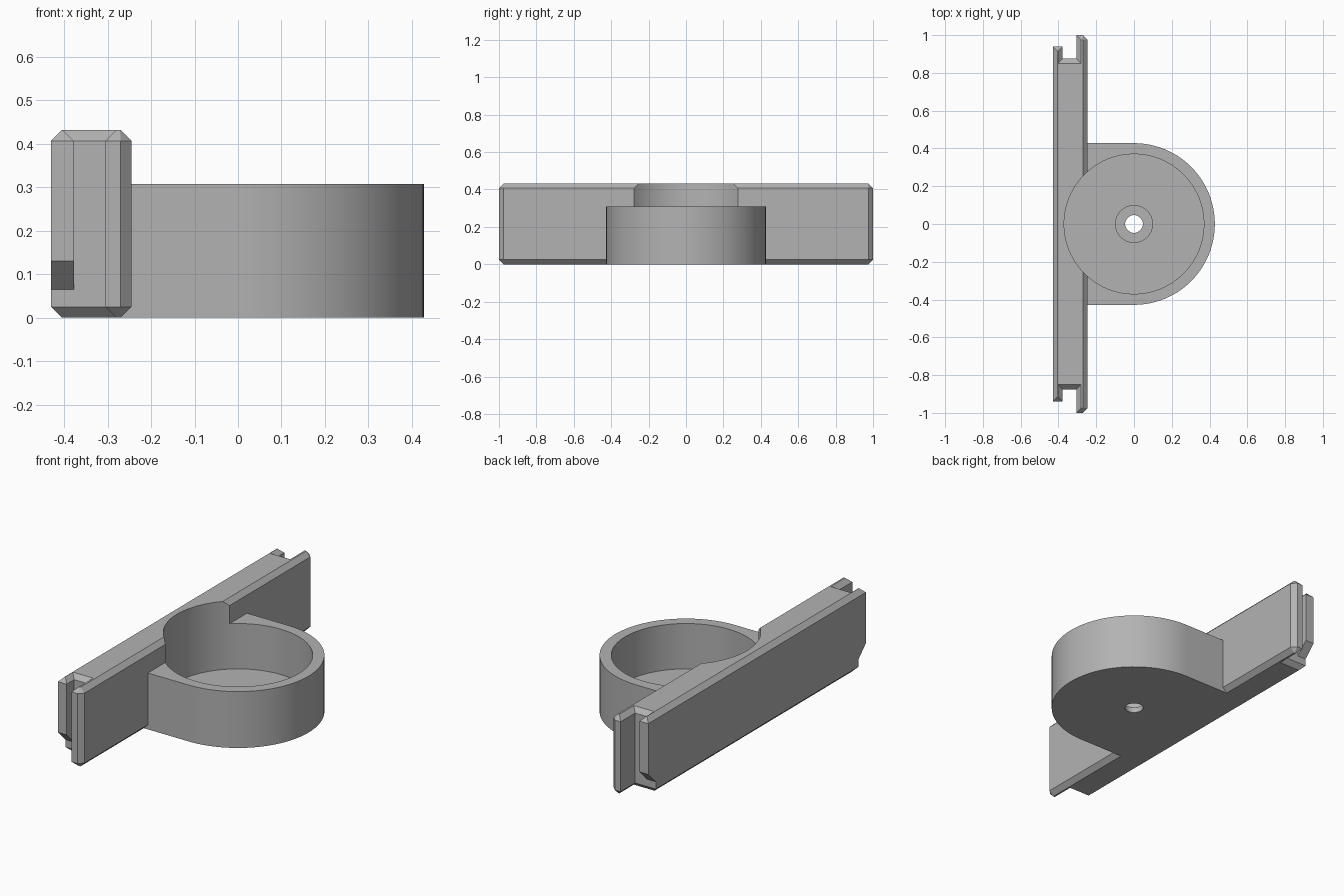
import bpy, bmesh, math

cube = bpy.data.objects.get("Cube")
if cube:
    bpy.data.objects.remove(cube)

HEIGHT, CHAMFER = 0.432, 0.025
BOSS_HEIGHT, BOSS_R, POCKET_R = 0.308, 0.428, 0.37

grey = bpy.data.materials.new("plain grey")
grey.use_nodes = True
colour = (0.45, 0.45, 0.45, 1)
grey.diffuse_color = colour
grey.node_tree.nodes["Principled BSDF"].inputs["Base Color"].default_value = colour


def loft(name, rings):
    """Solid skinned through matching rings of points, capped at both ends."""
    bm = bmesh.new()
    loops = [[bm.verts.new(p) for p in ring] for ring in rings]
    n = len(loops[0])
    for a, b in zip(loops, loops[1:]):
        for i in range(n):
            j = (i + 1) % n
            bm.faces.new((a[i], a[j], b[j], b[i]))
    bm.faces.new(loops[0][::-1])
    bm.faces.new(loops[-1])
    bmesh.ops.recalc_face_normals(bm, faces=bm.faces[:])
    mesh = bpy.data.meshes.new(name)
    bm.to_mesh(mesh)
    bm.free()
    mesh.materials.append(grey)
    obj = bpy.data.objects.new(name, mesh)
    bpy.context.collection.objects.link(obj)
    return obj


def flat(points, z):
    return [(x, y, z) for x, y in points]


def cylinder(name, radius, z0, z1, sides):
    circle = [(radius * math.cos(t), radius * math.sin(t))
              for t in (2 * math.pi * i / sides for i in range(sides))]
    return loft(name, [flat(circle, z0), flat(circle, z1)])


def boolean(target, tool, operation):
    mod = target.modifiers.new(tool.name, 'BOOLEAN')
    mod.operation, mod.object, mod.solver = operation, tool, 'EXACT'
    bpy.context.view_layer.objects.active = target
    bpy.ops.object.modifier_apply(modifier=mod.name)
    bpy.data.objects.remove(tool)


def both_ends(half):
    return half + [(x, -y) for x, y in reversed(half)]


# Long plate with grooved ends, chamfered all round top and bottom
outer = both_ends([(-0.43, 0.94), (-0.378, 0.94), (-0.378, 0.875), (-0.305, 0.875),
                   (-0.305, 1.0), (-0.27, 1.0), (-0.245, 0.975)])
inner = both_ends([(-0.405, 0.915), (-0.403, 0.915), (-0.403, 0.85), (-0.28, 0.85),
                   (-0.28, 0.975), (-0.272, 0.975), (-0.27, 0.973)])
body = loft("bracket_body", [flat(inner, 0), flat(outer, CHAMFER),
                             flat(outer, HEIGHT - CHAMFER), flat(inner, HEIGHT)])

# Sloped notch under the outer lip at each end
notch = [(0.84, -0.01), (0.875, 0.025), (0.875, 0.065), (0.96, 0.15), (1.1, 0.15), (1.1, -0.01)]
for side in (1, -1):
    cutter = loft("lip_notch", [[(x, side * y, z) for y, z in notch] for x in (-0.5, -0.377)])
    boolean(body, cutter, 'DIFFERENCE')

# Round boss with a straight back running into the plate
arc = [(BOSS_R * math.sin(t), -BOSS_R * math.cos(t))
       for t in (math.pi * i / 48 for i in range(49))]
footprint = arc + [(-0.3, BOSS_R), (-0.3, -BOSS_R)]
boolean(body, loft("boss", [flat(footprint, 0), flat(footprint, BOSS_HEIGHT)]), 'UNION')

# Pocket, counterbore and through hole
for name, radius, floor, sides in (("pocket", POCKET_R, 0.06, 96),
                                   ("counterbore", 0.098, 0.03, 48),
                                   ("through_hole", 0.047, -0.1, 32)):
    boolean(body, cylinder(name, radius, floor, 0.6, sides), 'DIFFERENCE')

bpy.ops.object.select_all(action='DESELECT')
body.select_set(True)
bpy.context.view_layer.objects.active = body
bpy.ops.object.shade_smooth_by_angle(angle=math.radians(25))
